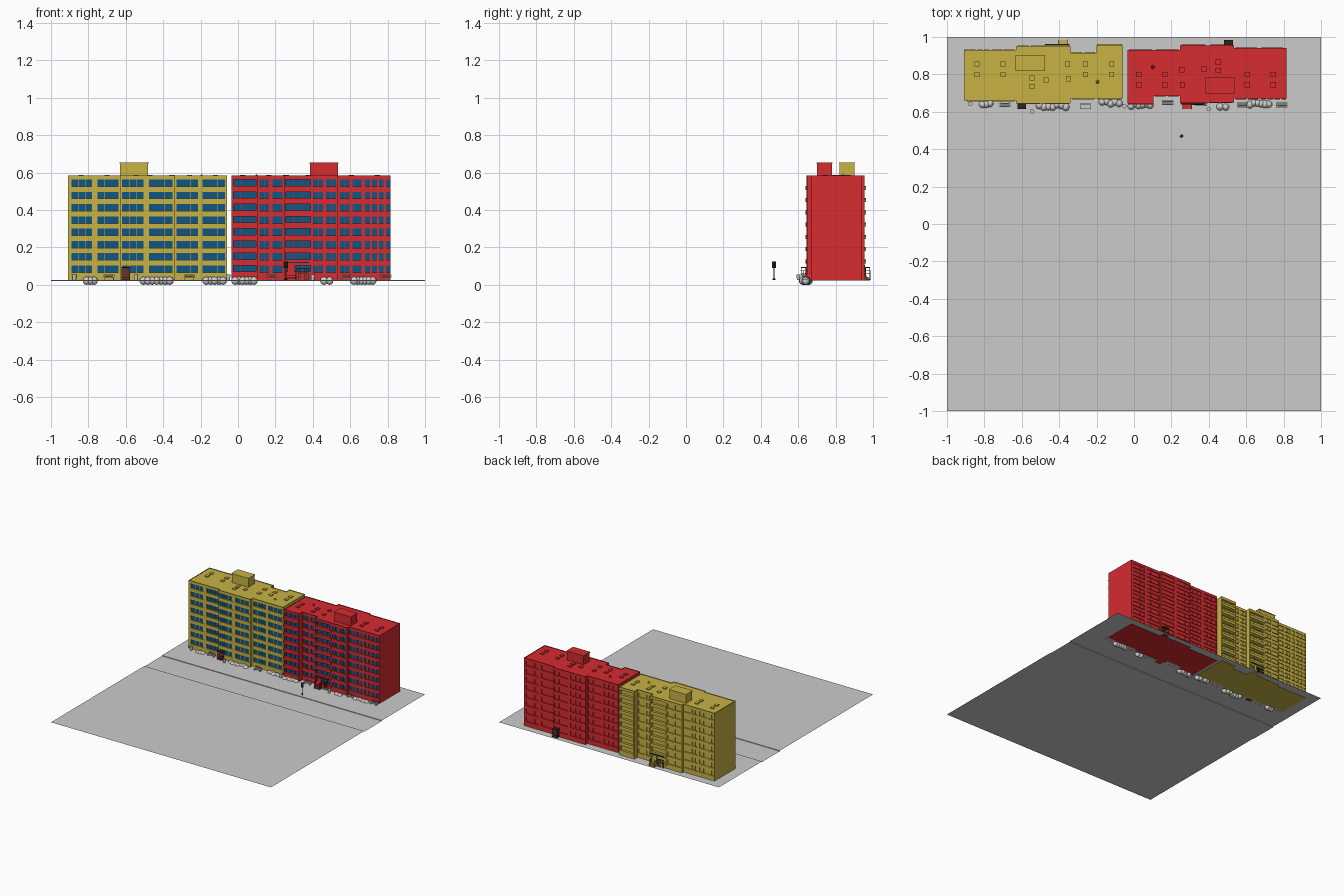
import bpy, bmesh, math, random
from mathutils import Vector, Matrix

if "Cube" in bpy.data.objects:
    bpy.data.objects.remove(bpy.data.objects["Cube"])

random.seed(4)
G = 0.027                      # lawn level
BASE, TOP = 0.024, 0.585       # building walls
ROWS = [0.086 + 0.0655 * i for i in range(8)]
HALF = 0.0185                  # half window height


def mat(name, c):
    m = bpy.data.materials.new(name)
    m.diffuse_color = (*c, 1)
    m.use_nodes = True
    m.node_tree.nodes["Principled BSDF"].inputs["Base Color"].default_value = m.diffuse_color
    return m


YELLOW = mat("yellow_wall", (0.58, 0.45, 0.06))
RED = mat("red_wall", (0.67, 0.025, 0.03))
GLASS = mat("blue_glass", (0.005, 0.09, 0.23))
BLACK = mat("black_metal", (0.02, 0.02, 0.02))
BROWN = mat("brown_door", (0.13, 0.035, 0.02))


def make(name, bm, mats=(), mx=None):
    if mx:
        bm.transform(mx)
    me = bpy.data.meshes.new(name)
    bm.to_mesh(me)
    bm.free()
    for m in mats:
        me.materials.append(m)
    ob = bpy.data.objects.new(name, me)
    bpy.context.collection.objects.link(ob)
    return ob


def box(bm, x0, x1, y0, y1, z0, z1, mi=0):
    m = Matrix.Translation(((x0 + x1) / 2, (y0 + y1) / 2, (z0 + z1) / 2))
    m = m @ Matrix.Diagonal((abs(x1 - x0), abs(y1 - y0), z1 - z0, 1))
    for v in bmesh.ops.create_cube(bm, size=1, matrix=m)["verts"]:
        for f in v.link_faces:
            f.material_index = mi


def quad(bm, pts, mi=0):
    bm.faces.new([bm.verts.new(p) for p in pts]).material_index = mi


# Each wall run: start point, then windows as (from, to, kind) along the run
W, L = "window", "loggia"
WALLS = [
    ((-.425, -.14), [(.02, .13, W), (.16, .27, W)]),
    ((-.145, -.14), []),
    ((-.145, -.155), [(.01, .125, W), (.155, .28, W)]),
    ((.145, -.155), []),
    ((.145, -.13), [(.01, .125, W), (.15, .27, W)]),
    ((.425, -.13), []),
    ((.425, .155), [(.01, .132, L)]),
    ((.285, .155), []),
    ((.285, .115), [(.01, .062, W), (.08, .132, W)]),
    ((.145, .115), []),
    ((.145, .15), [(.01, .142, L), (.157, .21, W), (.226, .28, W)]),
    ((-.145, .15), []),
    ((-.145, .13), [(.01, .062, W), (.076, .126, W), (.145, .17, W),
                    (.182, .207, W), (.219, .244, W), (.255, .277, W)]),
    ((-.425, .13), []),
]
VENTS = [(-.355, .055), (-.355, 0), (-.215, .055), (-.215, 0), (-.06, -.02), (-.06, -.065), (.015, -.03),
         (.13, .055), (.135, -.025), (.225, .055), (.225, 0), (.365, .055), (.365, 0)]


def wall_run(bm, p, q, wins, pane):
    """One flat wall with recessed windows, mullions and sills."""
    p, q = Vector(p), Vector(q)
    d = (q - p).normalized()
    n = Vector((d.y, -d.x))            # outward

    def at(t, z, off=0.0):
        v = p + d * t + n * off
        return (v.x, v.y, z)

    def rect(a, b, z0, z1, off=0.0, mi=0):
        quad(bm, [at(a, z0, off), at(b, z0, off), at(b, z1, off), at(a, z1, off)], mi)

    def bar(a, b, z0, z1, o0, o1):
        u, v = at(a, 0, o0), at(b, 0, o1)
        box(bm, u[0], v[0], u[1], v[1], z0, z1)

    t = 0
    for a, b, kind in wins:
        rect(t, a, BASE, TOP)
        t, z = b, BASE
        dep = -0.018 if kind == L else -0.006
        for zc in ROWS:
            z0, z1 = zc - HALF, zc + HALF
            rect(a, b, z, z0)
            z = z1
            rect(a, b, z0, z1, dep, pane)
            ring = [(a, z0), (b, z0), (b, z1), (a, z1)]
            for (s, h), (s2, h2) in zip(ring, ring[1:] + ring[:1]):
                quad(bm, [at(s, h), at(s2, h2), at(s2, h2, dep), at(s, h, dep)])
            # sill or balcony parapet, then mullions
            if kind == L:
                bar(a - .006, b + .006, z0 - .018, z0 + .003, -.002, .007)
            else:
                bar(a - .002, b + .002, z0 - .004, z0, -.001, .004)
            k = 3 if b - a > .08 else 2 if b - a > .04 else 1
            for i in range(1, k):
                m = a + (b - a) * i / k
                bar(m - .001, m + .001, z0, z1, dep, dep + .003)
        rect(a, b, z, TOP)
    rect(t, (q - p).length, BASE, TOP)


def building(name, wall, mx, glass_front):
    bm = bmesh.new()
    pts = [w[0] for w in WALLS]
    for i, (p, wins) in enumerate(WALLS):
        wall_run(bm, p, pts[(i + 1) % len(pts)], wins, int((i < 6) == glass_front))
    # roof sunk behind a low parapet
    roof = bm.faces.new([bm.verts.new((x, y, TOP)) for x, y in pts])
    bmesh.ops.inset_region(bm, faces=[roof], thickness=.007)
    edges = list(roof.edges)
    bmesh.ops.extrude_edge_only(bm, edges=edges)
    bmesh.ops.translate(bm, verts=list(roof.verts), vec=(0, 0, -.006))
    bm.faces.new([bm.verts.new((x, y, BASE)) for x, y in reversed(pts)])
    make(name + "_walls", bm, (wall, GLASS), mx)

    # lift house and vents
    bm = bmesh.new()
    box(bm, -.145, .005, .02, .1, TOP - .01, .651)
    box(bm, -.148, .008, .017, .103, .649, .655)
    for x, y in VENTS:
        box(bm, x - .011, x + .011, y - .011, y + .011, TOP - .01, .586)
        box(bm, x - .014, x + .014, y - .014, y + .014, .584, .588)
    bmesh.ops.create_cone(bm, cap_ends=True, segments=6, radius1=.011, radius2=.004, depth=.012,
                          matrix=Matrix.Translation((.29, -.04, .584)))
    make(name + "_roof_fittings", bm, (wall,), mx)

    # small porch on one side
    bm = bmesh.new()
    box(bm, -.135, -.095, -.161, -.15, G, .092)
    box(bm, -.138, -.092, -.185, -.15, .09, .095, 1)
    for i in range(3):
        box(bm, -.138, -.092, -.163 - .009 * i, -.15, BASE, .046 - .007 * i)
    for x in (-.137, -.094):
        box(bm, x, x + .002, -.184, -.182, G, .092, 1)
        box(bm, x, x + .002, -.184, -.155, .058, .061, 1)
    make(name + "_side_porch", bm, (BROWN, BLACK), mx)

    # main entrance with steps, canopy and railings on the other side
    bm = bmesh.new()
    for i in range(3):
        box(bm, .08, .13, .145, .167 + .009 * i, BASE, .05 - .008 * i)
    box(bm, .085, .125, .145, .156, .04, .106)
    box(bm, .01, .14, .145, .162, .116, .121, 1)
    for x in (.08, .128):
        for y in (.16, .172, .184):
            box(bm, x, x + .002, y, y + .002, G, .075, 1)
        box(bm, x, x + .002, .155, .187, .073, .077, 1)
    for i in range(7):                 # terrace rail
        x = .014 + .01 * i
        box(bm, x, x + .002, .16, .162, G, .09, 1)
    for z in (.062, .088):
        box(bm, .012, .078, .16, .163, z, z + .003, 1)
    make(name + "_main_entrance", bm, (wall, BLACK), mx)


building("yellow_block", YELLOW, Matrix.Translation((-.485, .8, 0)), True)
building("red_block", RED, Matrix.Translation((.39, .8, 0)) @ Matrix.Rotation(math.pi, 4, 'Z'), False)

# ground sheet with a sunken road strip
bm = bmesh.new()
prof = [(-1, G), (.21, G), (.21, .022), (.44, .022), (.44, G), (1, G)]
for (y, z), (y2, z2) in zip(prof, prof[1:]):
    quad(bm, [(-1, y, z), (1, y, z), (1, y2, z2), (-1, y2, z2)])
make("ground", bm)

# hedges: runs of squashed balls
bm = bmesh.new()
for x0, x1, y in [(-.81, -.77, .645), (-.505, -.365, .63), (-.17, -.08, .65),
                  (-.015, .085, .637), (.46, .49, .628), (.62, .72, .645)]:
    n = max(2, round((x1 - x0) / .022) + 1)
    for i in range(n):
        x = x0 + (x1 - x0) * i / (n - 1)
        r = random.uniform(.019, .022)
        m = Matrix.Translation((x, y + random.uniform(-.008, .008), .022))
        bmesh.ops.create_uvsphere(bm, u_segments=12, v_segments=8, radius=1,
                                  matrix=m @ Matrix.Diagonal((r, r, .022, 1)))
for f in bm.faces:
    f.smooth = True
make("hedges", bm)

# benches
for i, (x, y) in enumerate([(-.69, .64), (-.26, .63), (.18, .65), (.36, .645), (.58, .637), (.79, .637)]):
    bm = bmesh.new()
    for k in range(3):
        box(bm, -.03, .03, -.014 + .008 * k, -.008 + .008 * k, .038, .04)
    for z in (.043, .05):
        box(bm, -.03, .03, .011, .013, z, z + .005)
    for s in (-.026, .023):
        box(bm, s, s + .003, -.013, .013, G - .002, .038)
        box(bm, s, s + .003, .0105, .0135, .036, .055)
    make(f"bench_{i + 1}", bm, (), Matrix.Translation((x, y, 0)))

# litter bins
for i, (x, y) in enumerate([(-.875, .642), (-.545, .602), (-.052, .63), (.4, .615)]):
    bm = bmesh.new()
    bmesh.ops.create_cone(bm, cap_ends=True, segments=12, radius1=.009, radius2=.012, depth=.03,
                          matrix=Matrix.Translation((x, y, .041)))
    make(f"litter_bin_{i + 1}", bm)

# street sign post by the road
bm = bmesh.new()
box(bm, -.006, .006, -.006, .006, G, .034)
box(bm, -.0015, .0015, -.0015, .0015, .03, .092)
box(bm, -.008, .008, -.008, .008, .09, .124)
make("street_post", bm, (BLACK,), Matrix.Translation((.255, .47, 0)) @ Matrix.Rotation(math.pi / 4, 4, 'Z'))
